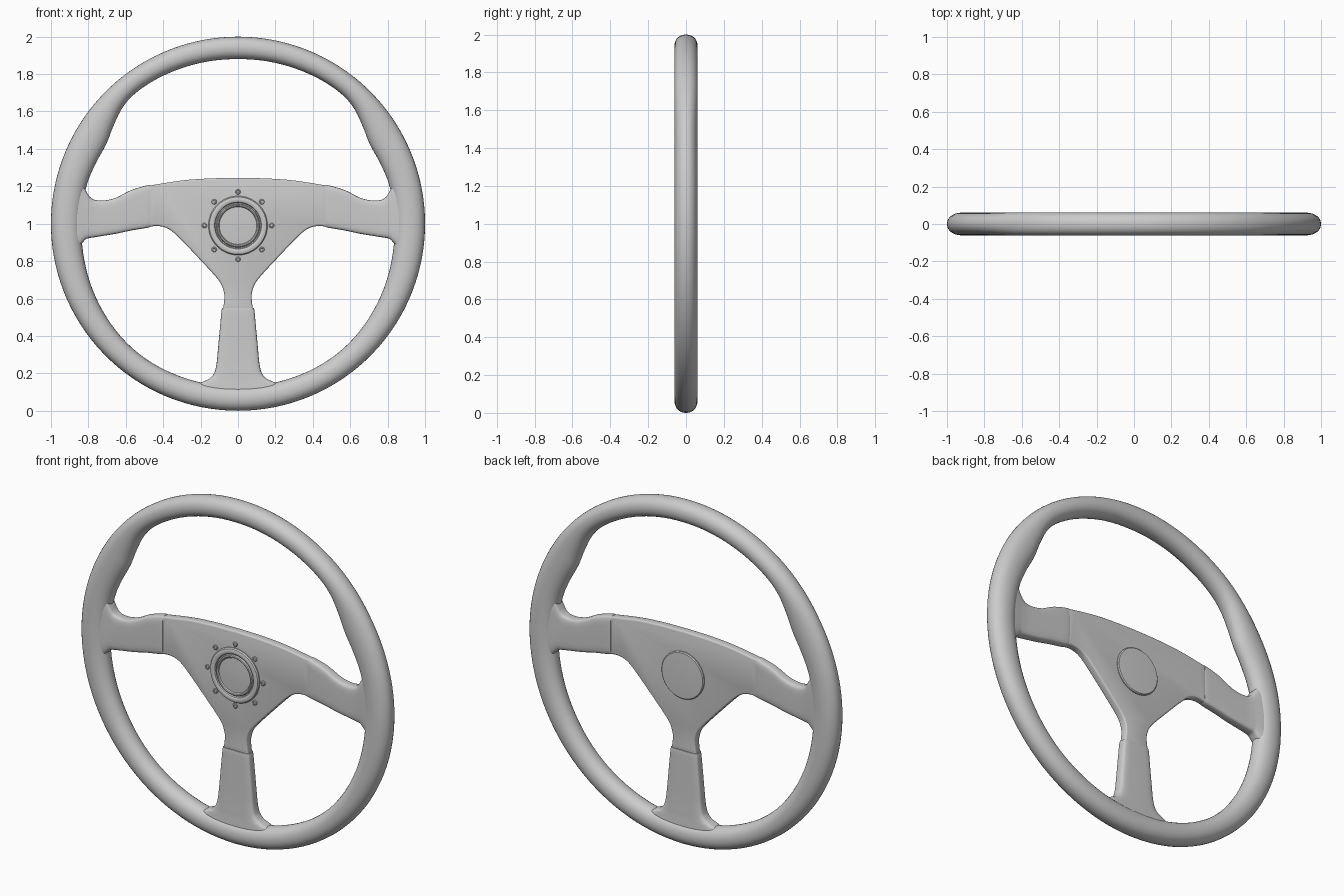
import bpy, bmesh, math
from mathutils import Vector

if "Cube" in bpy.data.objects:
    bpy.data.objects.remove(bpy.data.objects["Cube"])


def spline(pts, n=6):
    """Catmull-Rom samples through open points of any dimension."""
    p = [Vector(q) for q in pts]
    p = [2 * p[0] - p[1]] + p + [2 * p[-1] - p[-2]]
    out = []
    for i in range(1, len(p) - 2):
        a, b, c, d = p[i - 1:i + 3]
        for k in range(n):
            t = k / n
            out.append(0.5 * (2 * b + (c - a) * t + (2 * a - 5 * b + 4 * c - d) * t * t
                              + (3 * b - a - 3 * c + d) * t ** 3))
    return out + [p[-2]]


def finish(bm, name, angle=35):
    bmesh.ops.recalc_face_normals(bm, faces=bm.faces)
    me = bpy.data.meshes.new(name)
    bm.to_mesh(me)
    bm.free()
    ob = bpy.data.objects.new(name, me)
    bpy.context.collection.objects.link(ob)
    bpy.ops.object.select_all(action='DESELECT')
    ob.select_set(True)
    bpy.context.view_layer.objects.active = ob
    bpy.ops.object.shade_smooth_by_angle(angle=math.radians(angle))
    return ob


def loft(name, rings, closed=False):
    """Skin a list of equal-length vertex rings."""
    bm = bmesh.new()
    rows = [[bm.verts.new(co) for co in r] for r in rings]
    n = len(rows[0])
    for i in range(len(rows) - (0 if closed else 1)):
        a, b = rows[i], rows[(i + 1) % len(rows)]
        for j in range(n):
            k = (j + 1) % n
            bm.faces.new((a[j], a[k], b[k], b[j]))
    if not closed:
        bm.faces.new(rows[0])
        bm.faces.new(rows[-1])
    return finish(bm, name)


def section(half_w, half_t, power, n=36):
    """Superellipse cross-section as (width, thickness) pairs."""
    out = []
    for i in range(n):
        c, s = math.cos(math.tau * i / n), math.sin(math.tau * i / n)
        out.append((half_w * math.copysign(abs(c) ** (2 / power), c),
                    half_t * math.copysign(abs(s) ** (2 / power), s)))
    return out


def lathe(name, profile, centre, seg=64):
    """Revolve (radius, y) pairs around the y axis."""
    cx, cz = centre
    return loft(name, [[(cx + r * math.cos(math.tau * i / seg), y,
                         cz + r * math.sin(math.tau * i / seg)) for i in range(seg)]
                       for r, y in profile])


# Rim: inner radius varies with angle to form the thumb rests
half = spline([(-90, .868), (-70, .873), (-50, .873), (-30, .858), (-10, .842), (5, .836),
               (15, .834), (23, .826), (31, .823), (38, .846), (46, .878), (54, .888),
               (72, .884), (90, .88)], 7)
around = [(a, r) for a, r in half] + [(180 - a, r) for a, r in half[-2:0:-1]]
rings = []
for a, r in around:
    ca, sa = math.cos(math.radians(a)), math.sin(math.radians(a))
    mid = (1 + r) / 2
    rings.append([((mid + w) * ca, t, 1 + (mid + w) * sa)
                  for w, t in section((1 - r) / 2, .061, 2.15, 28)])
loft("rim", rings, closed=True)

# Side grips: stations of x, low z, high z, half thickness
side = spline([(.470, .988, 1.198, .024), (.476, .980, 1.207, .030), (.57, .964, 1.180, .032),
               (.65, .947, 1.140, .033), (.71, .937, 1.125, .034), (.76, .929, 1.126, .035),
               (.79, .924, 1.142, .037), (.812, .918, 1.175, .039), (.835, .895, 1.215, .042),
               (.87, .86, 1.25, .046), (.92, .84, 1.26, .048)], 4)
for sx, label in ((1, "right"), (-1, "left")):
    loft(label + "_spoke_grip",
         [[(sx * x, t, (lo + hi) / 2 + w) for w, t in section((hi - lo) / 2, th, 5)]
          for x, lo, hi, th in side])

# Lower grip: stations of z, half width, half thickness
lower = spline([(.548, .080, .024), (.541, .087, .030), (.45, .096, .032), (.33, .107, .034),
                (.25, .115, .036), (.20, .128, .038), (.17, .155, .039), (.152, .195, .040),
                (.125, .235, .042), (.08, .25, .045)], 4)
loft("lower_spoke_grip", [[(w, t, z) for w, t in section(hw, th, 5)] for z, hw, th in lower])

# Centre plate: mirrored outline, extruded with rounded edges
top = spline([(0, 1.245), (.15, 1.242), (.30, 1.231), (.478, 1.203)], 4)
under = spline([(.478, .983), (.43, .988), (.375, .974), (.32, .93), (.20, .805),
                (.105, .70), (.078, .645), (.073, .60), (.080, .54)], 4)
right = top + under
outline = [(x, z) for x, z in right] + [(-x, z) for x, z in right[:0:-1]]
bm = bmesh.new()
front = bm.faces.new([bm.verts.new((x, -.024, z)) for x, z in outline])
ext = bmesh.ops.extrude_face_region(bm, geom=[front], use_keep_orig=True)
bmesh.ops.translate(bm, verts=[v for v in ext["geom"] if isinstance(v, bmesh.types.BMVert)],
                    vec=(0, .048, 0))
edges = [e for e in bm.edges if abs(e.verts[0].co.y - e.verts[1].co.y) < 1e-6]
bmesh.ops.bevel(bm, geom=edges, offset=.010, segments=3, profile=.5, affect='EDGES')
finish(bm, "centre_plate")

# Horn button with its retaining ring, and the rear hub disc
HUB = (0, .99)
lathe("horn_ring", [(.158, -.015), (.158, -.030), (.153, -.037), (.143, -.040), (.132, -.040),
                    (.125, -.036), (.122, -.027), (.117, -.027), (.115, -.037), (.110, -.040),
                    (.104, -.038), (.100, -.031), (.06, -.033), (.01, -.034)], HUB)
lathe("rear_hub_disc", [(.137, .015), (.137, .030), (.132, .035), (.08, .037), (.01, .038)], HUB)

# Eight bolts around the hub
for i in range(8):
    a = math.tau * i / 8
    lathe("hub_bolt_%d" % (i + 1),
          [(.014, -.015), (.014, -.028), (.011, -.031), (.007, -.031), (.006, -.027), (.001, -.027)],
          (HUB[0] + .18 * math.cos(a), HUB[1] + .18 * math.sin(a)), 16)
